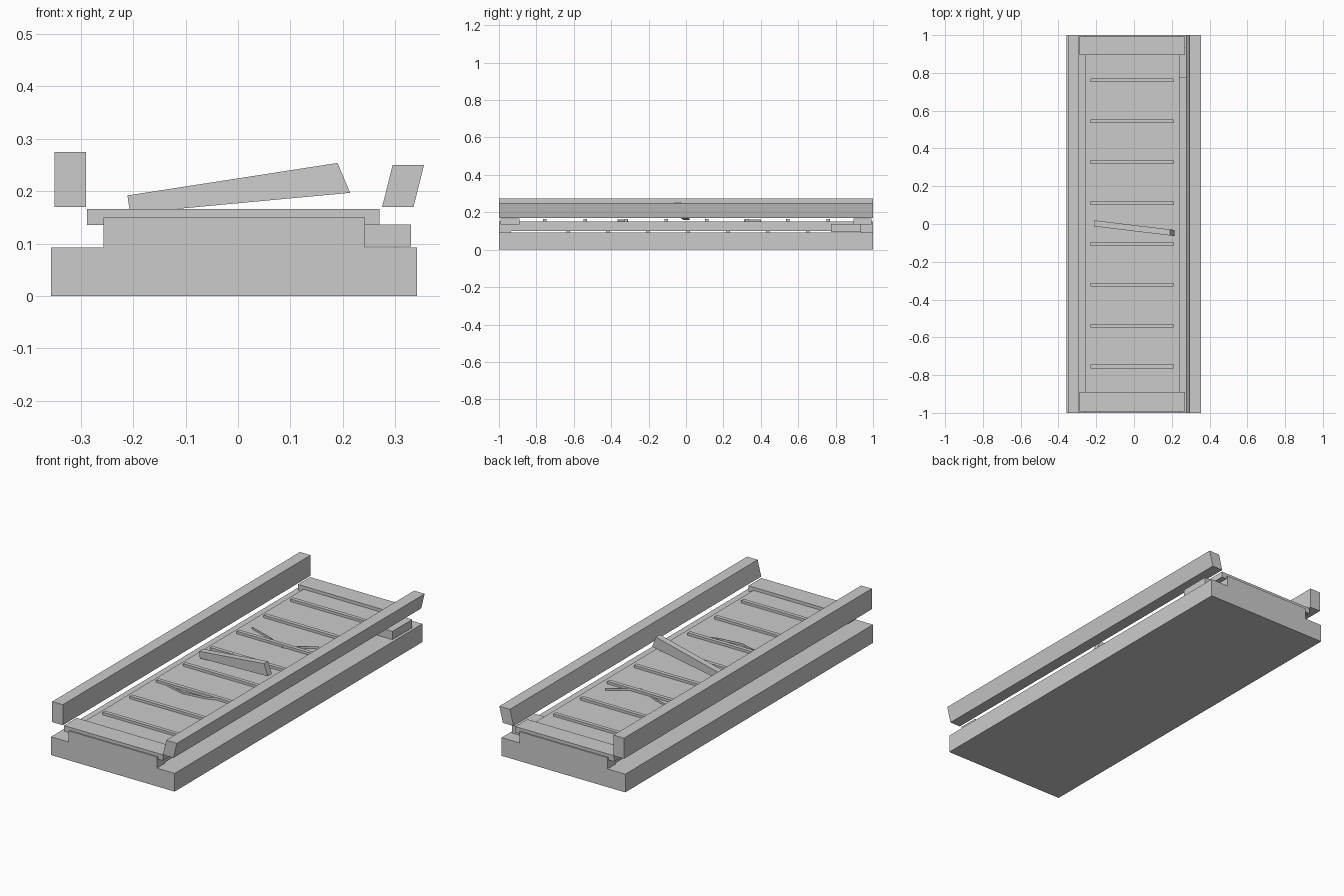
import bpy

if "Cube" in bpy.data.objects:
    bpy.data.objects.remove(bpy.data.objects["Cube"])


def mesh(name, verts, faces):
    me = bpy.data.meshes.new(name)
    me.from_pydata(verts, [], faces)
    me.update()
    ob = bpy.data.objects.new(name, me)
    bpy.context.collection.objects.link(ob)
    return ob


def prism(name, profile, y0, y1):
    """Extrude an anticlockwise (x, z) profile along y."""
    n = len(profile)
    verts = [(x, y, z) for y in (y0, y1) for x, z in profile]
    faces = [list(range(n)), list(range(2 * n - 1, n - 1, -1))]
    faces += [[(i + 1) % n, i, n + i, n + (i + 1) % n] for i in range(n)]
    return mesh(name, verts, faces)


def box(name, x0, x1, y0, y1, z0, z1):
    return prism(name, [(x0, z0), (x1, z0), (x1, z1), (x0, z1)], y0, y1)


def ribbon(name, path, z0, z1):
    """Thin upright strip along an (x, y) path."""
    n = len(path)
    verts = [(x, y, z) for z in (z0, z1) for x, y in path]
    return mesh(name, verts, [(i, i + 1, n + i + 1, n + i) for i in range(n - 1)])


# Foundation and deck
box("base_slab", -0.357, 0.342, -1, 1, 0, 0.093)
box("deck", -0.257, 0.242, -1, 1, 0.10, 0.15)

# End caps and the packing strips beneath the deck ends
box("front_end_cap", -0.288, 0.27, -0.993, -0.89, 0.136, 0.166)
box("back_end_cap", -0.288, 0.27, 0.895, 0.993, 0.136, 0.166)
box("front_packing", -0.257, 0.242, -1, -0.935, 0.093, 0.10)
box("back_packing", -0.257, 0.242, 0.935, 1, 0.093, 0.10)

# Cross slats above the deck, spacers below it
for i in range(8):
    y = -0.755 + i * 0.2165
    box(f"cross_slat_{i + 1}", -0.23, 0.21, y - 0.01, y + 0.01, 0.15, 0.163)
for i in range(7):
    y = -0.63 + i * 0.2135
    box(f"under_spacer_{i + 1}", -0.245, 0.23, y - 0.01, y + 0.01, 0.093, 0.10)

# Side rails, the right one leaning outward
box("left_rail", -0.35, -0.29, -1, 1, 0.17, 0.275)
prism("right_rail", [(0.275, 0.17), (0.335, 0.17), (0.355, 0.25), (0.295, 0.25)], -1, 1)

# Displaced block at the back right
box("loose_block", 0.24, 0.33, 0.775, 0.935, 0.095, 0.137)

# Broken plank lying askew over the deck
plank = prism("broken_plank",
              [(-0.206, 0.158), (0.214, 0.197), (0.19, 0.254), (-0.211, 0.192)], -0.016, 0.016)
for v in plank.data.vertices:
    v.co.y += -0.022 - 0.12 * v.co.x

# Splintered cracks standing on the deck
ribbon("back_crack", [(-0.2, 0.40), (-0.08, 0.36), (0.035, 0.31), (0.175, 0.40)], 0.15, 0.161)
ribbon("front_crack", [(-0.22, -0.32), (-0.06, -0.365), (0.06, -0.35), (0.176, -0.31)], 0.15, 0.161)
